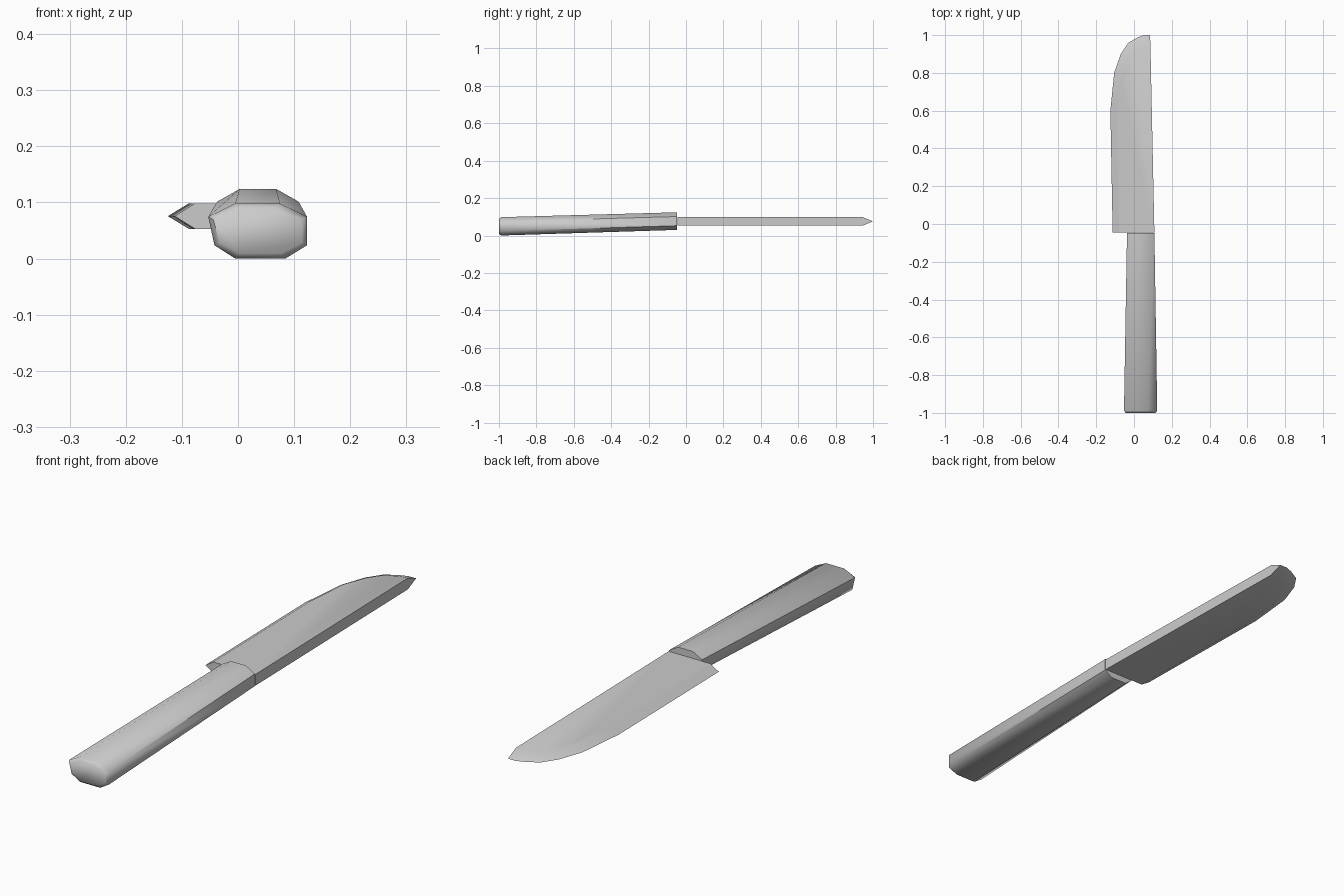
import bpy, bmesh

if "Cube" in bpy.data.objects:
    bpy.data.objects.remove(bpy.data.objects["Cube"])


def loft(name, rings, smooth):
    """Skin matching closed rings and cap both ends."""
    bm = bmesh.new()
    loops = [[bm.verts.new(p) for p in ring] for ring in rings]
    for a, b in zip(loops, loops[1:]):
        n = len(a)
        for i in range(n):
            j = (i + 1) % n
            bm.faces.new((a[i], a[j], b[j], b[i]))
    bm.faces.new(loops[0])
    bm.faces.new(loops[-1])
    bmesh.ops.recalc_face_normals(bm, faces=bm.faces)
    mesh = bpy.data.meshes.new(name)
    bm.to_mesh(mesh)
    bm.free()
    obj = bpy.data.objects.new(name, mesh)
    bpy.context.collection.objects.link(obj)
    bpy.ops.object.select_all(action='DESELECT')
    obj.select_set(True)
    bpy.context.view_layer.objects.active = obj
    bpy.ops.object.shade_smooth_by_angle(angle=smooth)
    return obj


# Blade: (edge x, edge y, flat x, flat y) stations from heel to tip
HEEL = -0.045
stations = [
    (-0.113, HEEL, -0.077, HEEL),
    (-0.125, 0.60, -0.088, 0.59),
    (-0.105, 0.80, -0.070, 0.775),
    (-0.070, 0.90, -0.038, 0.86),
    (-0.030, 0.96, -0.003, 0.91),
    (0.020, 0.988, 0.035, 0.932),
    (0.052, 1.0, 0.058, 0.942),
    (0.085, 1.0, 0.087, 0.945),
]
ZLOW, ZMID, ZHIGH = 0.053, 0.0755, 0.098


def spine(z):
    return [(0.108, HEEL, z)]


low = [(fx, fy, ZLOW) for _, _, fx, fy in stations] + spine(ZLOW)
mid = [(ex, ey, ZMID) for ex, ey, _, _ in stations] + spine(ZMID)
high = [(fx, fy, ZHIGH) for _, _, fx, fy in stations] + spine(ZHIGH)
loft("blade", [low, mid, high], 0.45)


# Handle: eight-sided section, tapering towards the blade and rising
def section(y, x0, x1, z0, z1, ch, inset=0.0):
    x0, x1, z0, z1 = x0 + inset, x1 - inset, z0 + inset, z1 - inset
    cz = 0.24 * (z1 - z0)
    lean = 0.011
    pts = [(x0 + ch, z1), (x1 - ch, z1), (x1, z1 - cz), (x1, z0 + cz),
           (x1 - ch * 0.8, z0), (x0 + ch, z0), (x0 + lean, z0 + cz),
           (x0, z1 - cz)]
    return [(x, y, z) for x, z in pts]


loft("handle", [
    section(-1.0, -0.053, 0.123, 0.0, 0.098, 0.048, 0.009),
    section(-0.988, -0.053, 0.123, 0.0, 0.098, 0.048),
    section(HEEL - 0.003, -0.037, 0.108, 0.03, 0.124, 0.04),
], 0.9)
